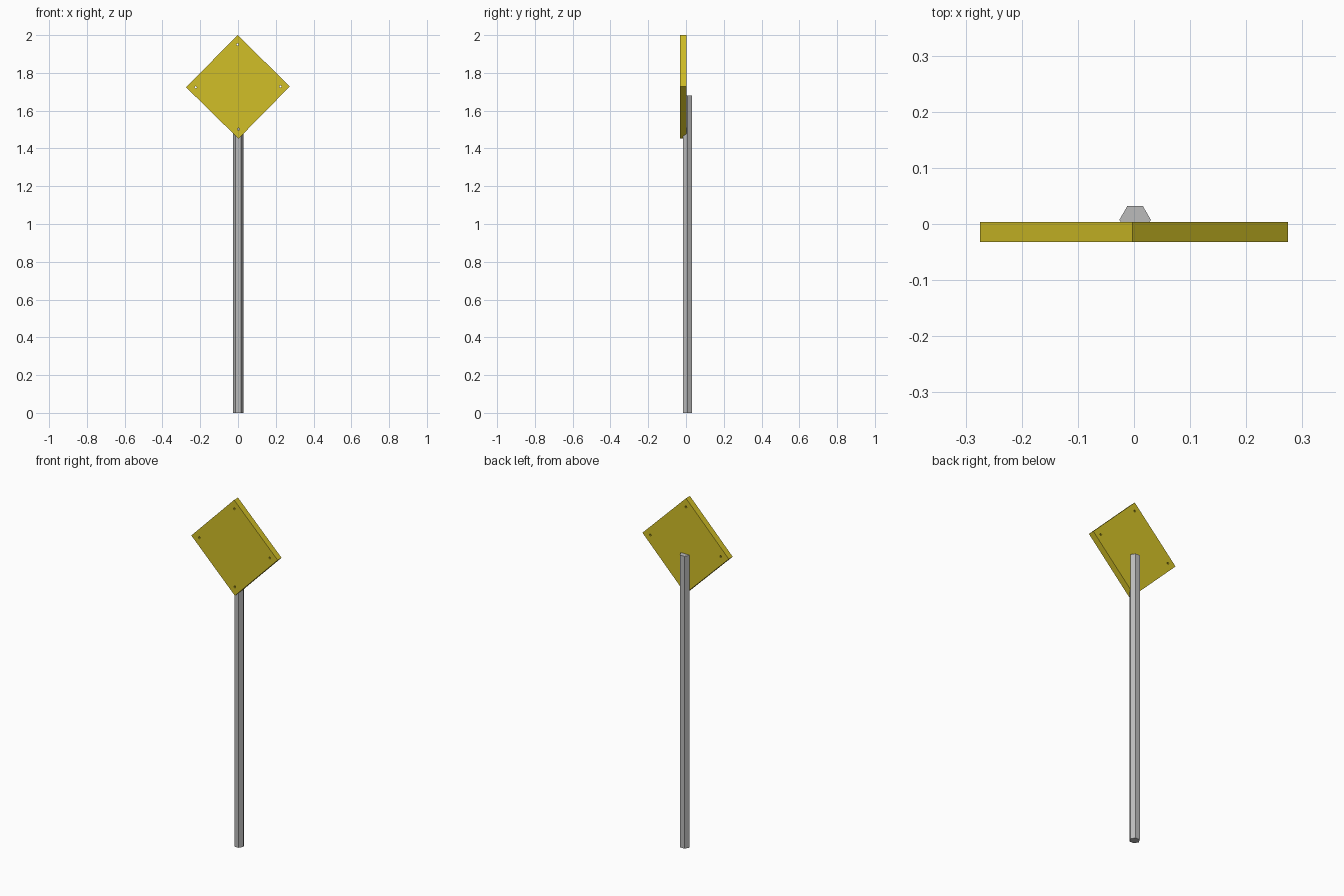
import bpy, math
from mathutils import Matrix, Vector

if "Cube" in bpy.data.objects:
    bpy.data.objects.remove(bpy.data.objects["Cube"])

def material(name, rgb):
    m = bpy.data.materials.new(name)
    m.diffuse_color = (*rgb, 1)
    m.use_nodes = True
    m.node_tree.nodes["Principled BSDF"].inputs["Base Color"].default_value = m.diffuse_color
    return m

yellow = material("sign_yellow", (0.64, 0.52, 0.02))
grey = material("post_grey", (0.5, 0.5, 0.5))

CENTRE_Z, HALF = 1.726, 0.2745      # diamond centre and half diagonal
FRONT, BACK = -0.032, 0.0035        # plate depth range
TILT = math.radians(0.5)            # the sign hangs very slightly crooked

# Hexagonal post, corners on the x axis
bpy.ops.mesh.primitive_cylinder_add(vertices=6, radius=0.028, depth=1.68,
                                    location=(0.002, 0.0075, 0.84),
                                    rotation=(0, 0, math.radians(30)))
post = bpy.context.object
post.name = "post"
post.data.materials.append(grey)

# Diamond sign plate
bpy.ops.mesh.primitive_cube_add(size=1, location=(0, (FRONT + BACK) / 2, CENTRE_Z),
                                rotation=(0, math.radians(45) - TILT, 0))
plate = bpy.context.object
plate.name = "sign_plate"
plate.scale = (HALF * math.sqrt(2), BACK - FRONT, HALF * math.sqrt(2))
plate.data.materials.append(yellow)
bpy.ops.object.transform_apply(location=False, rotation=False, scale=True)

# Small bolt holes near the four corners
for i in range(4):
    offset = Matrix.Rotation(i * math.pi / 2 - TILT, 3, 'Y') @ Vector((0, 0, 0.224))
    bpy.ops.mesh.primitive_cylinder_add(vertices=8, radius=0.006, depth=0.2,
                                        location=Vector((0, 0, CENTRE_Z)) + offset,
                                        rotation=(math.pi / 2, 0, 0))
    cutter = bpy.context.object
    cutter.name = f"hole_cutter_{i + 1}"
    cutter.data.materials.append(yellow)
    cutter.hide_render = True
    cutter.display_type = 'WIRE'
    mod = plate.modifiers.new(f"bolt_hole_{i + 1}", 'BOOLEAN')
    mod.operation = 'DIFFERENCE'
    mod.solver = 'EXACT'
    mod.object = cutter
